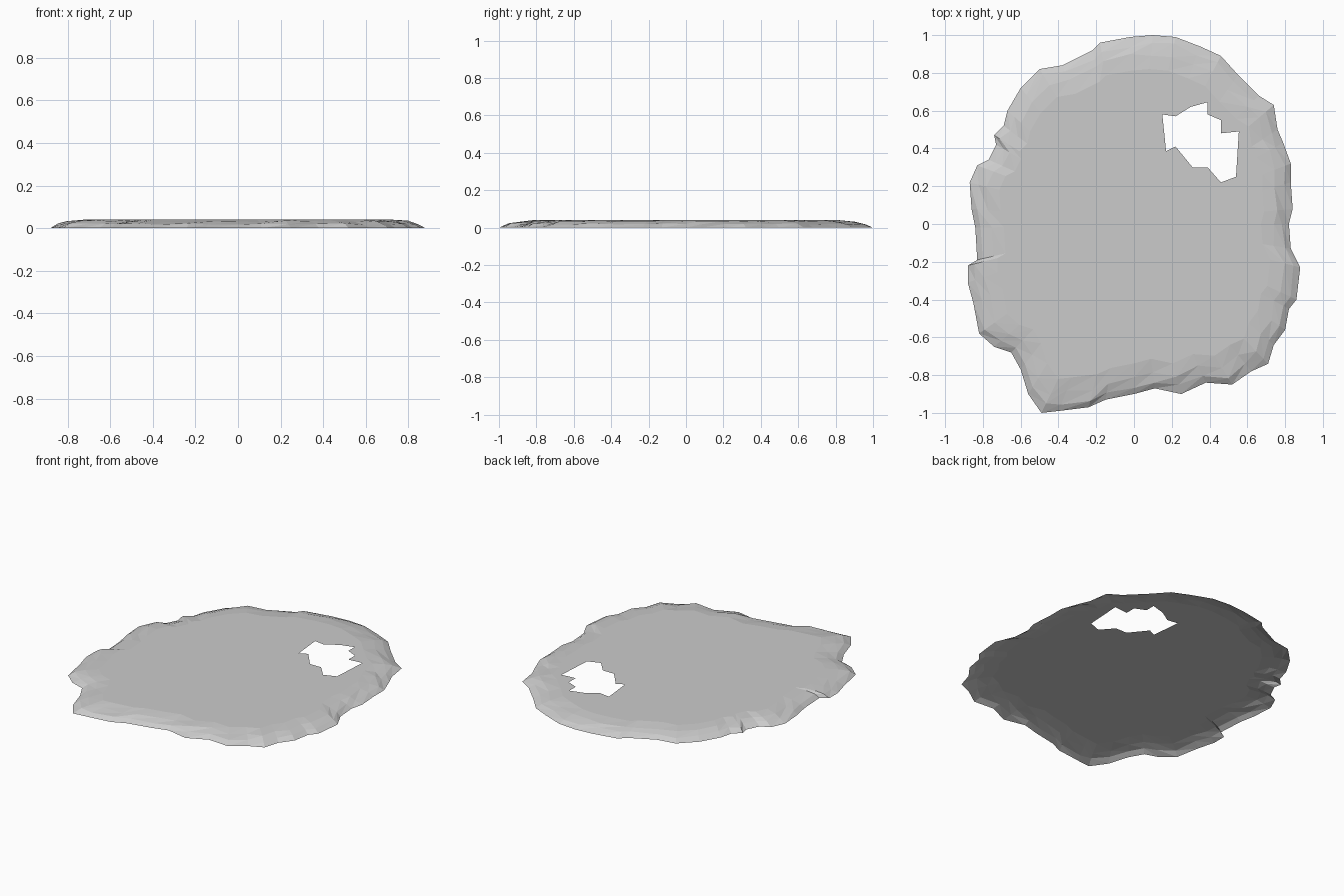
import bpy, bmesh, random

random.seed(4)

# Ragged outer edge, counter-clockwise from the back
OUTLINE = [
    (0.10, 1.0), (-0.02, 0.99), (-0.18, 0.96), (-0.22, 0.92), (-0.38, 0.84), (-0.50, 0.82),
    (-0.60, 0.72), (-0.67, 0.60), (-0.69, 0.52), (-0.74, 0.47), (-0.73, 0.42), (-0.77, 0.34),
    (-0.83, 0.31), (-0.87, 0.22), (-0.86, 0.08), (-0.84, -0.02), (-0.83, -0.19), (-0.88, -0.22),
    (-0.88, -0.31), (-0.85, -0.42), (-0.82, -0.58), (-0.74, -0.65), (-0.65, -0.68), (-0.60, -0.77),
    (-0.56, -0.90), (-0.49, -1.0), (-0.40, -0.99), (-0.24, -0.97), (-0.15, -0.93), (0.0, -0.90),
    (0.11, -0.87), (0.25, -0.90), (0.38, -0.84), (0.52, -0.85), (0.62, -0.78), (0.71, -0.74),
    (0.74, -0.64), (0.80, -0.56), (0.82, -0.45), (0.86, -0.40), (0.88, -0.23), (0.83, -0.13),
    (0.82, 0.0), (0.84, 0.08), (0.83, 0.22), (0.83, 0.32), (0.79, 0.43), (0.76, 0.50),
    (0.74, 0.63), (0.66, 0.68), (0.55, 0.79), (0.46, 0.89), (0.35, 0.94), (0.22, 0.99)]

# Jagged hole
HOLE = [
    (0.15, 0.58), (0.22, 0.57), (0.30, 0.62), (0.39, 0.645), (0.39, 0.58), (0.46, 0.55),
    (0.46, 0.48), (0.555, 0.49), (0.54, 0.25), (0.46, 0.22), (0.39, 0.30), (0.31, 0.30),
    (0.22, 0.41), (0.17, 0.385)]

# Rings of the sloping rim: scale, height, random wobble
RINGS = [(1.0, 0.0, 0.0), (0.955, 0.020, 0.012), (0.90, 0.032, 0.012), (0.82, 0.04, 0.0)]
TOP = 0.04


def loop_edges(bm, verts):
    edges = []
    for a, b in zip(verts, verts[1:] + verts[:1]):
        edges.append(bm.edges.get((a, b)) or bm.edges.new((a, b)))
    return edges


bm = bmesh.new()

# Sloping, slightly crumpled rim
rings = []
for scale, z, wobble in RINGS:
    ring = []
    for x, y in OUTLINE:
        s = scale + random.uniform(-wobble, wobble)
        dz = random.uniform(-wobble, wobble) * 0.3
        ring.append(bm.verts.new((x * s, y * s, z + dz)))
    rings.append(ring)
n = len(OUTLINE)
for outer, inner in zip(rings, rings[1:]):
    for i in range(n):
        j = (i + 1) % n
        bm.faces.new((outer[i], outer[j], inner[j]))
        bm.faces.new((outer[i], inner[j], inner[i]))

# Flat plateau with the open hole
hole = [bm.verts.new((x, y, TOP)) for x, y in HOLE]
edges = loop_edges(bm, rings[-1]) + loop_edges(bm, hole)
bmesh.ops.triangle_fill(bm, use_beauty=True, edges=edges, normal=(0, 0, 1))

# Every face looks upward
bm.normal_update()
for f in bm.faces:
    if f.normal.z < 0:
        f.normal_flip()

mesh = bpy.data.meshes.new("ragged_patch")
bm.to_mesh(mesh)
bm.free()
mat = bpy.data.materials.new("light grey")
mat.diffuse_color = (0.6, 0.6, 0.6, 1)
mesh.materials.append(mat)
patch = bpy.data.objects.new("ragged_patch", mesh)
bpy.context.collection.objects.link(patch)
